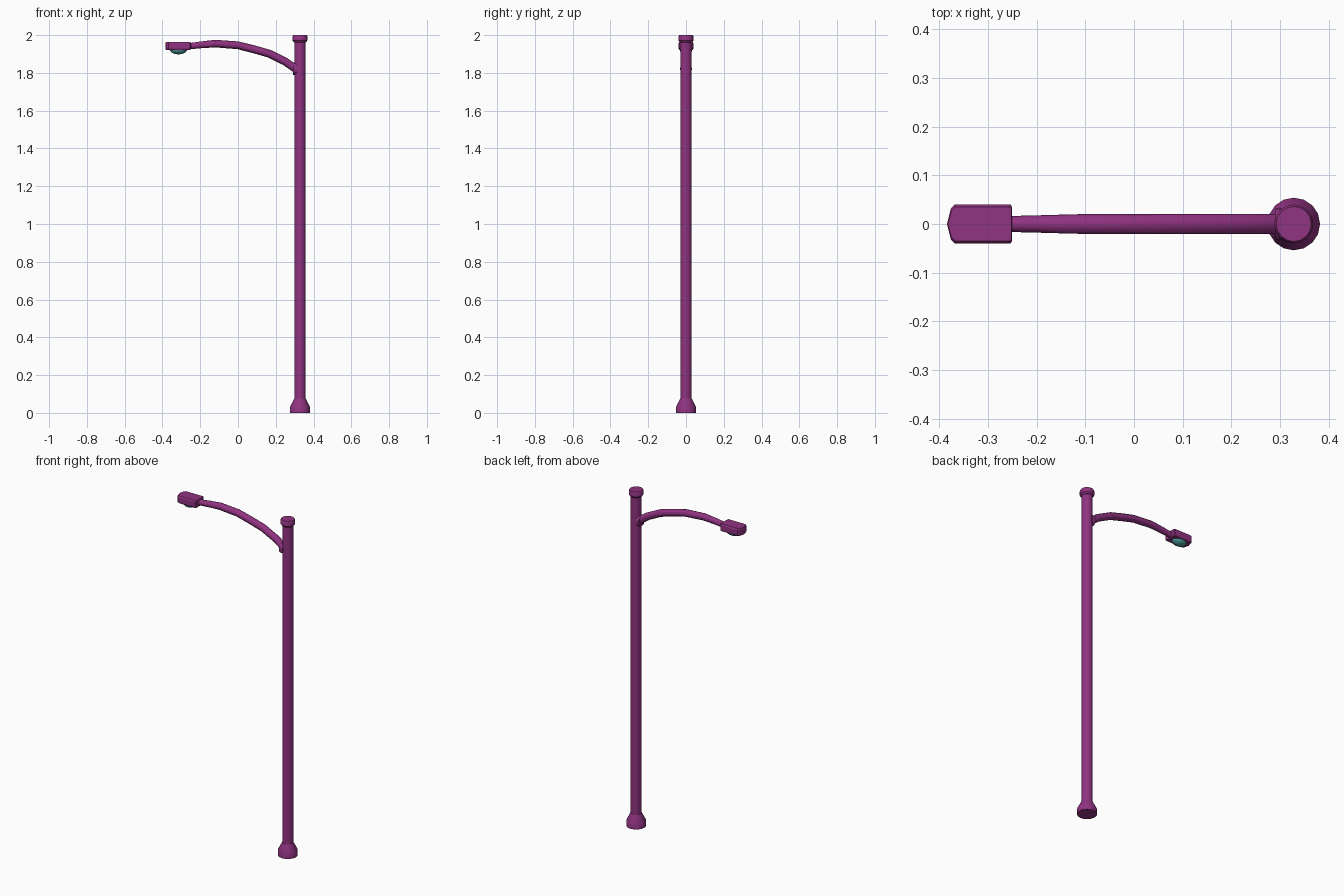
import bpy, bmesh, math
from mathutils import Vector

if "Cube" in bpy.data.objects:
    bpy.data.objects.remove(bpy.data.objects["Cube"])

POLE_X = 0.328


def material(name, rgb):
    m = bpy.data.materials.new(name)
    m.diffuse_color = (*rgb, 1)
    m.use_nodes = True
    m.node_tree.nodes["Principled BSDF"].inputs["Base Color"].default_value = m.diffuse_color
    return m


paint = material("purple_paint", (0.28, 0.033, 0.22))
glass = material("teal_glass", (0.07, 0.31, 0.32))


def finish(name, bm, mat, smooth=True):
    bmesh.ops.recalc_face_normals(bm, faces=bm.faces)
    me = bpy.data.meshes.new(name)
    bm.to_mesh(me)
    bm.free()
    me.materials.append(mat)
    ob = bpy.data.objects.new(name, me)
    bpy.context.collection.objects.link(ob)
    if smooth:
        bpy.ops.object.select_all(action='DESELECT')
        ob.select_set(True)
        bpy.context.view_layer.objects.active = ob
        bpy.ops.object.shade_smooth_by_angle(angle=math.radians(30))
    return ob


def loft(name, rings, mat, smooth=True):
    """Skin a list of closed rings and cap both ends."""
    bm = bmesh.new()
    loops = [[bm.verts.new(p) for p in ring] for ring in rings]
    n = len(loops[0])
    for a, b in zip(loops, loops[1:]):
        for i in range(n):
            j = (i + 1) % n
            bm.faces.new((a[i], a[j], b[j], b[i]))
    bm.faces.new(loops[0])
    bm.faces.new(loops[-1])
    return finish(name, bm, mat, smooth)


def ring(centre, u, v, ru, rv, n):
    return [Vector(centre) + u * ru * math.cos(2 * math.pi * i / n)
            + v * rv * math.sin(2 * math.pi * i / n) for i in range(n)]


X, Y, Z = Vector((1, 0, 0)), Vector((0, 1, 0)), Vector((0, 0, 1))


def turned(name, profile, mat, x=POLE_X, n=16, squash=1.0):
    return loft(name, [ring((x, 0, z), X, Y, r, r * squash, n)
                       for r, z in profile], mat)


# Upright: flared foot, shaft and cap
turned("pole_base", [(0.054, 0), (0.054, 0.03), (0.031, 0.075)], paint)
turned("pole_shaft", [(0.03, 0.06), (0.03, 1.97)], paint)
turned("pole_cap", [(0.032, 1.962), (0.04, 1.972), (0.04, 1.992), (0.036, 2.0)], paint)


def tube(name, path, n=12):
    pts = [Vector((x, 0, z)) for x, z, r in path]
    rings = []
    for i, p in enumerate(pts):
        t = (pts[min(i + 1, len(pts) - 1)] - pts[max(i - 1, 0)]).normalized()
        r = path[i][2]
        rings.append(ring(p, Y, t.cross(Y), r, r, n))
    return loft(name, rings, paint)


# Curved tapering arm, and the collar where it joins the pole
tube("arm", [(0.328, 1.805, 0.021), (0.25, 1.86, 0.021), (0.165, 1.902, 0.021),
             (0.08, 1.926, 0.021), (0.0, 1.946, 0.0205), (-0.12, 1.955, 0.02),
             (-0.19, 1.949, 0.018), (-0.27, 1.94, 0.016)])
tube("arm_collar", [(0.315, 1.822, 0.032), (0.291, 1.822, 0.032)])

# Lamp head: chamfered box with a slightly pointed nose
half = [(-0.384, 0), (-0.376, 0.032), (-0.368, 0.04), (-0.254, 0.04), (-0.25, 0.035)]
outline = half + [(x, -y) for x, y in reversed(half[1:])]
cx = -0.315


def head_ring(z, s, k):
    return [(cx + (x - cx) * s, y * k, z) for x, y in outline]


loft("lamp_head", [head_ring(1.921, 0.97, 0.9), head_ring(1.928, 1, 1),
                   head_ring(1.957, 1, 1), head_ring(1.964, 0.97, 0.88)],
     paint, smooth=False)

# Shallow domed lens under the head
turned("lamp_lens", [(0.046, 1.925), (0.044, 1.916), (0.034, 1.906),
                     (0.018, 1.9), (0.004, 1.898)], glass, x=cx, squash=0.72)
